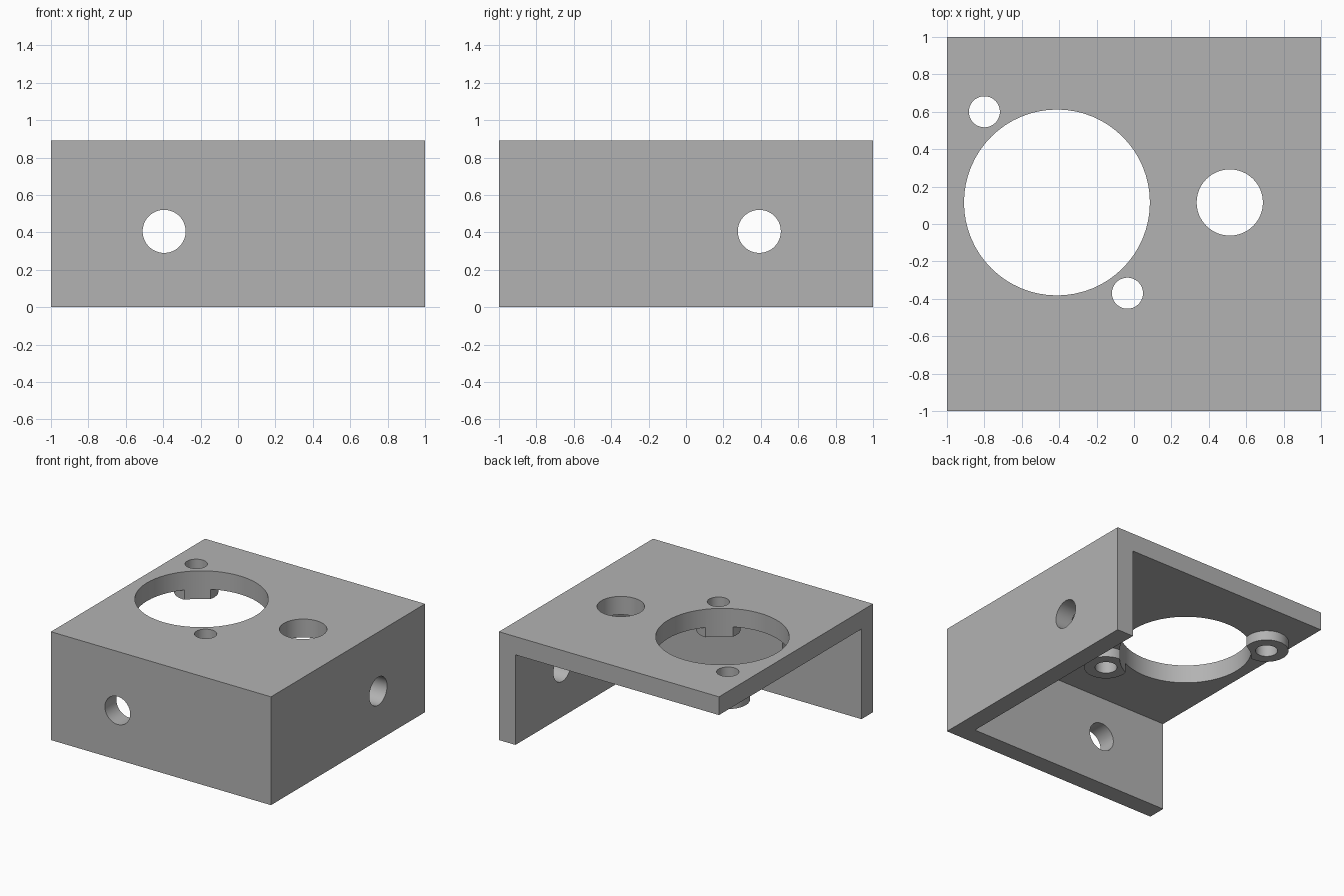
import bpy
import math
from mathutils import Vector

cube = bpy.data.objects.get("Cube")
if cube:
    bpy.data.objects.remove(cube, do_unlink=True)

HEIGHT = 0.89
WALL = 0.15
BOSS_DROP = 0.08
BOSS_RADIUS = 0.165
UNDERSIDE = HEIGHT - WALL
SCREW_HOLES = [(-0.8, 0.6), (-0.035, -0.37)]

grey = bpy.data.materials.new("plain_grey")
grey.use_nodes = True
GREY = (0.45, 0.45, 0.45, 1)
grey.diffuse_color = GREY
grey.node_tree.nodes["Principled BSDF"].inputs["Base Color"].default_value = GREY


def box(name, low, high):
    low, high = Vector(low), Vector(high)
    bpy.ops.mesh.primitive_cube_add(size=1, location=(low + high) / 2)
    obj = bpy.context.object
    obj.name = name
    obj.scale = high - low
    bpy.ops.object.transform_apply(location=True, rotation=True, scale=True)
    obj.data.materials.append(grey)
    return obj


def cylinder(name, centre, radius, length, axis="Z", sides=64):
    turn = {"X": (0, math.pi / 2, 0), "Y": (math.pi / 2, 0, 0), "Z": (0, 0, 0)}[axis]
    bpy.ops.mesh.primitive_cylinder_add(
        vertices=sides, radius=radius, depth=length, location=centre, rotation=turn)
    obj = bpy.context.object
    obj.name = name
    obj.data.materials.append(grey)
    return obj


def combine(target, tool, operation):
    mod = target.modifiers.new(operation.title(), "BOOLEAN")
    mod.operation = operation
    mod.solver = "EXACT"
    mod.object = tool
    bpy.context.view_layer.objects.active = target
    bpy.ops.object.modifier_apply(modifier=mod.name)
    bpy.data.objects.remove(tool, do_unlink=True)


# Top plate with a front wall and a left wall, open at the other two sides
bracket = box("corner_bracket", (-1, -1, 0), (1, 1, HEIGHT))
hollow = box("hollow", (-1.5, -1 + WALL, -0.5), (1 - WALL, 1.5, UNDERSIDE))
combine(bracket, hollow, "DIFFERENCE")

# Round bosses under the screw holes, sunk a little into the plate
for x, y in SCREW_HOLES:
    top = UNDERSIDE + WALL / 2
    bottom = UNDERSIDE - BOSS_DROP
    boss = cylinder("boss", (x, y, (top + bottom) / 2), BOSS_RADIUS, top - bottom)
    combine(bracket, boss, "UNION")

# Holes through the plate: large opening, medium hole, screw holes
plate_holes = [(-0.412, 0.115, 0.497), (0.512, 0.115, 0.177)]
plate_holes += [(x, y, 0.083) for x, y in SCREW_HOLES]
for x, y, radius in plate_holes:
    combine(bracket, cylinder("hole", (x, y, HEIGHT), radius, 1), "DIFFERENCE")

# One mounting hole through each wall
combine(bracket, cylinder("hole", (-0.395, -1, 0.405), 0.115, 1, "Y"), "DIFFERENCE")
combine(bracket, cylinder("hole", (1, 0.392, 0.405), 0.115, 1, "X"), "DIFFERENCE")

# Smooth hole walls, sharp rims
bpy.ops.object.select_all(action="DESELECT")
bracket.select_set(True)
bpy.context.view_layer.objects.active = bracket
bpy.ops.object.shade_smooth_by_angle(angle=math.radians(30))
